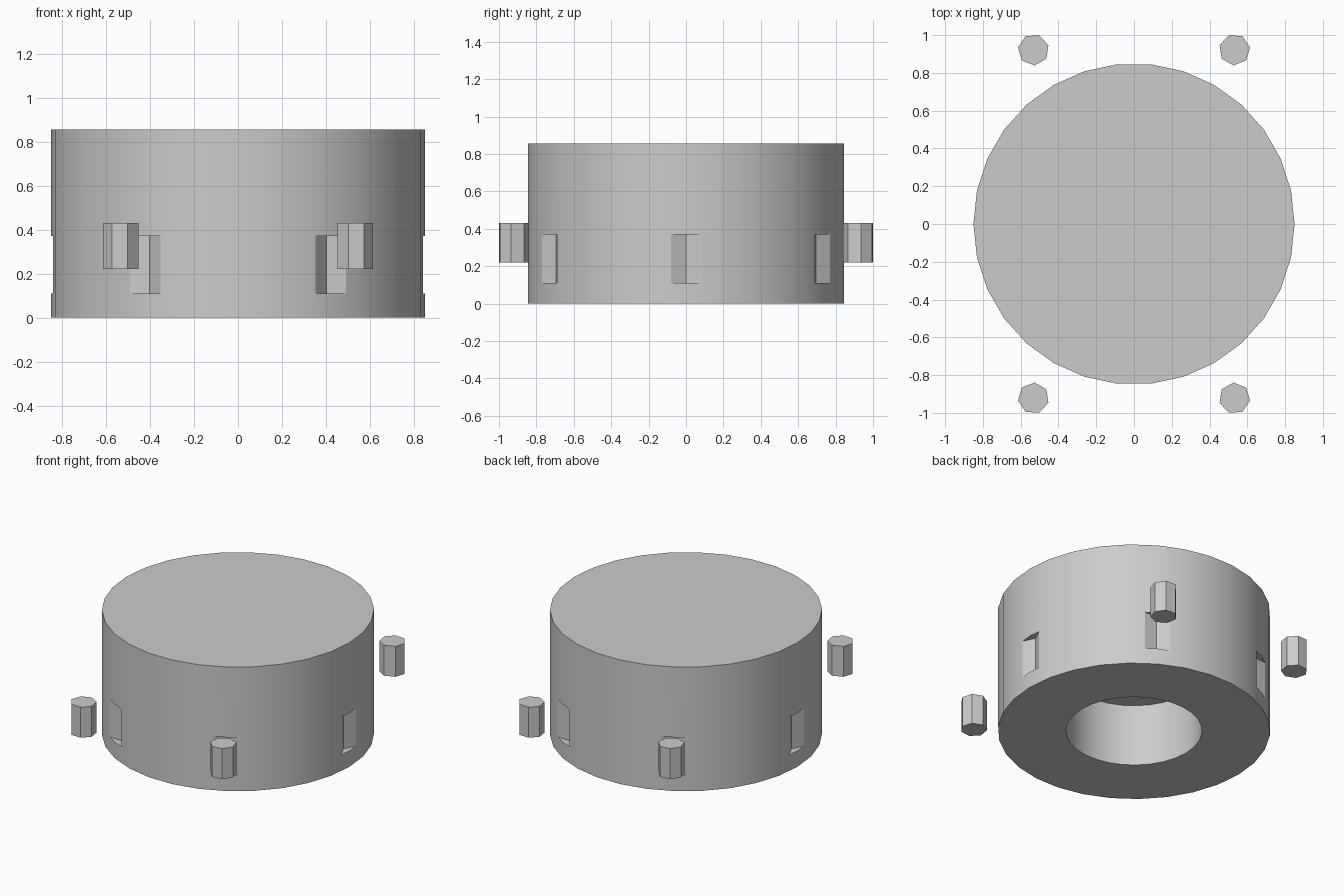
import bpy
from math import radians, cos, sin, pi

cube = bpy.data.objects.get("Cube")
if cube:
    bpy.data.objects.remove(cube, do_unlink=True)

grey = bpy.data.materials.new("light_grey")
grey.use_nodes = True
COLOUR = (0.6, 0.6, 0.6, 1)
grey.diffuse_color = COLOUR
grey.node_tree.nodes["Principled BSDF"].inputs["Base Color"].default_value = COLOUR


def prism(name, sides, radius, z0, z1, dist=0, angle=0, vertex_at=0):
    """Upright prism at a polar position; one corner points along vertex_at."""
    bpy.ops.mesh.primitive_cylinder_add(
        vertices=sides, radius=radius, depth=z1 - z0,
        location=(dist * cos(angle), dist * sin(angle), (z0 + z1) / 2),
        rotation=(0, 0, vertex_at - pi / 2))
    bpy.ops.object.transform_apply(location=False, rotation=True, scale=False)
    obj = bpy.context.object
    obj.name = name
    obj.data.materials.append(grey)
    return obj


def cut(target, cutter):
    """Subtract the cutter from the target, then remove it."""
    mod = target.modifiers.new("cut", "BOOLEAN")
    mod.operation = "DIFFERENCE"
    mod.solver = "EXACT"
    mod.object = cutter
    bpy.context.view_layer.objects.active = target
    bpy.ops.object.modifier_apply(modifier=mod.name)
    bpy.data.objects.remove(cutter, do_unlink=True)


# Drum body with a blind bore in its underside
HEIGHT, RADIUS = 0.855, 0.85
body = prism("drum_body", 30, RADIUS, 0, HEIGHT)
cut(body, prism("bore_cutter", 30, RADIUS / 2, -0.1, HEIGHT / 2))

# Six shallow V-shaped grip notches around the side
for i in range(6):
    a = radians(60 * i)
    cut(body, prism("notch_cutter", 7, 0.103, 0.11, 0.37, 0.906, a, a + pi))

bpy.ops.object.select_all(action="DESELECT")
body.select_set(True)
bpy.context.view_layer.objects.active = body
bpy.ops.object.shade_smooth_by_angle(angle=radians(20))

# Four free-standing seven-sided pegs, front and back
for side, a in (("back_left", 60), ("back_right", 120),
                ("front_right", 240), ("front_left", 300)):
    a = radians(a)
    prism(side + "_peg", 7, 0.083, 0.22, 0.43, 1.065, a, a)
